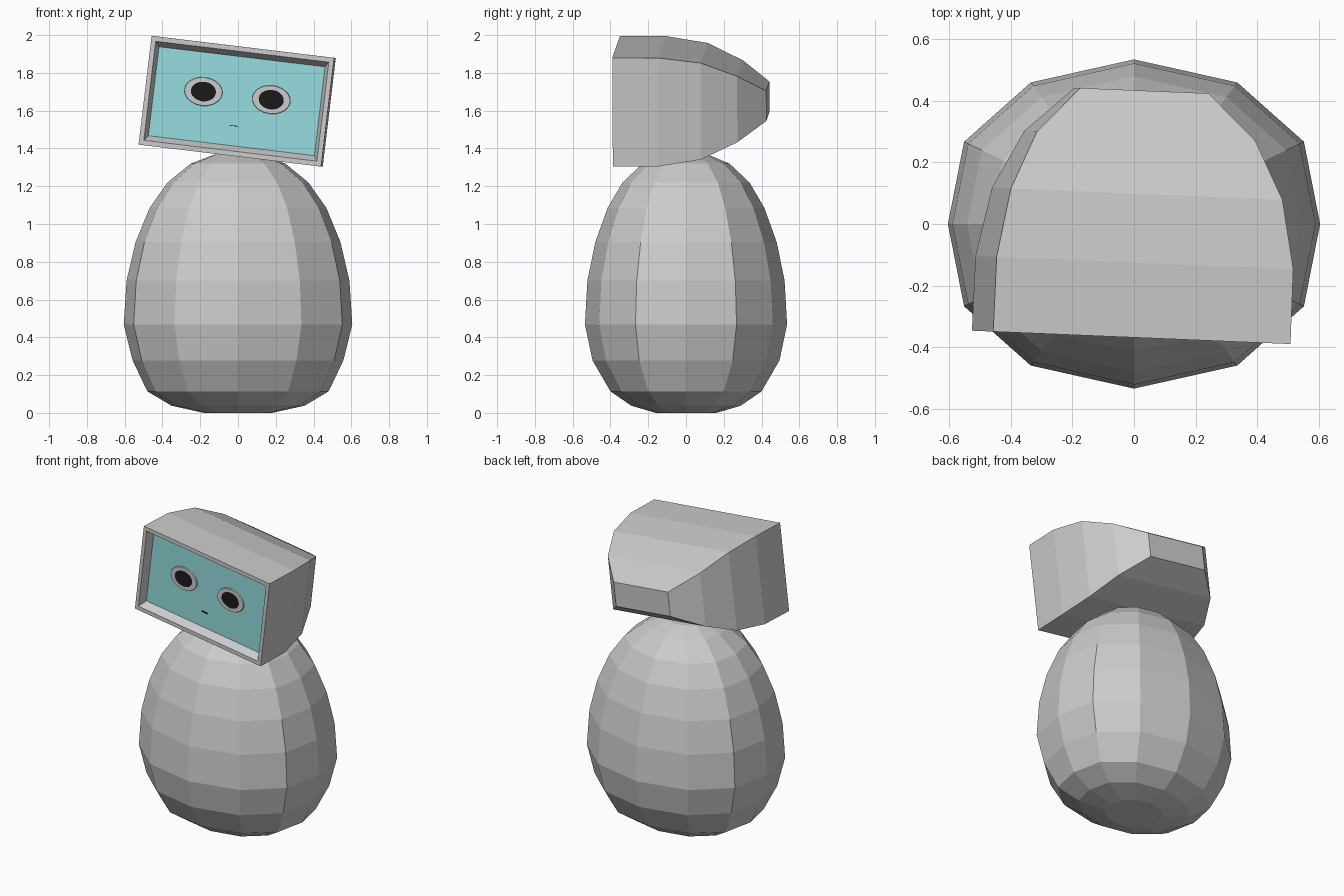
import bpy, math
from mathutils import Matrix

if "Cube" in bpy.data.objects:
    bpy.data.objects.remove(bpy.data.objects["Cube"])


def material(name, rgb):
    m = bpy.data.materials.new(name)
    m.diffuse_color = (*rgb, 1)
    m.use_nodes = True
    m.node_tree.nodes["Principled BSDF"].inputs["Base Color"].default_value = m.diffuse_color
    return m


def loft(name, rings, cap_start=False, cap_end=False, mat=None, matrix=None):
    """Skin a list of equal-length point rings with flat quads."""
    n = len(rings[0])
    verts = [p for r in rings for p in r]
    faces = [(i * n + j, i * n + (j + 1) % n, (i + 1) * n + (j + 1) % n, (i + 1) * n + j)
             for i in range(len(rings) - 1) for j in range(n)]
    if cap_start:
        faces.append(tuple(reversed(range(n))))
    if cap_end:
        faces.append(tuple(range((len(rings) - 1) * n, len(rings) * n)))
    me = bpy.data.meshes.new(name)
    me.from_pydata(verts, [], faces)
    if mat:
        me.materials.append(mat)
    ob = bpy.data.objects.new(name, me)
    bpy.context.collection.objects.link(ob)
    if matrix:
        ob.matrix_world = matrix
    return ob


def rect(y, hw, hh):
    return [(-hw, y, -hh), (hw, y, -hh), (hw, y, hh), (-hw, y, hh)]


def oval(cx, cz, y, rx, rz, n=20):
    return [(cx + rx * math.cos(2 * math.pi * k / n), y,
             cz + rz * math.sin(2 * math.pi * k / n)) for k in range(n)]


teal = material("teal", (0.3, 0.72, 0.74))
black = material("black", (0.01, 0.01, 0.01))

# Body: 12-sided egg, (z, half width, half depth) per ring
profile = [(0.0, 0.18, 0.16), (0.038, 0.352, 0.29), (0.114, 0.48, 0.40),
           (0.278, 0.558, 0.495), (0.468, 0.605, 0.535), (0.70, 0.59, 0.522),
           (0.905, 0.542, 0.48), (1.085, 0.468, 0.415), (1.22, 0.373, 0.336),
           (1.32, 0.25, 0.23), (1.368, 0.124, 0.115)]
quarter = [(1, 0), (0.913, 0.5), (0.555, 0.86)]
outline = (quarter + [(0, 1)] + [(-x, y) for x, y in reversed(quarter)]
           + [(-x, -y) for x, y in quarter[1:]] + [(0, -1)]
           + [(x, -y) for x, y in reversed(quarter[1:])])
loft("body", [[(x * rx, y * ry, z) for x, y in outline] for z, rx, ry in profile],
     True, True)

# Head: tilted and slightly turned shell, tapering to the back, recessed front
tilt = (Matrix.Translation((-0.009, -0.3685, 1.65))
        @ Matrix.Rotation(math.radians(-2.4), 4, 'Z')
        @ Matrix.Rotation(math.radians(6.86), 4, 'Y'))
shell = [(0.05, 0.443, 0.237), (0, 0.462, 0.264), (0, 0.487, 0.29),
         (0.243, 0.486, 0.289), (0.467, 0.445, 0.257), (0.655, 0.358, 0.176),
         (0.803, 0.21, 0.08)]
head = loft("head", [rect(*s) for s in shell], cap_end=True, matrix=tilt)

# Face panel at the bottom of the recess
loft("face_panel", [rect(0.05, 0.443, 0.237), rect(0.06, 0.443, 0.237)],
     True, True, teal, tilt)

# Eyes: raised grey rims with black pupils
for side, sx in (("left", -1), ("right", 1)):
    x, z = sx * 0.181, 0.03
    loft(side + "_eye_rim", [oval(x, z, 0.05, 0.102, 0.076), oval(x, z, 0.042, 0.100, 0.074),
                             oval(x, z, 0.042, 0.067, 0.052), oval(x, z, 0.05, 0.067, 0.052)],
         matrix=tilt)
    loft(side + "_pupil", [oval(x, z, 0.045, 0.067, 0.052), oval(x, z, 0.05, 0.067, 0.052)],
         True, True, black, tilt)

# Mouth: tiny thin dark strip
loft("mouth", [[(a - 0, b, c - 0.131) for a, b, c in rect(y, 0.022, 0.0015)]
               for y in (0.04, 0.05)], True, True, black, tilt)

# Make all normals point outward consistently
import bmesh
for ob in bpy.context.collection.objects:
    bm = bmesh.new()
    bm.from_mesh(ob.data)
    bmesh.ops.recalc_face_normals(bm, faces=bm.faces)
    bm.to_mesh(ob.data)
    bm.free()
